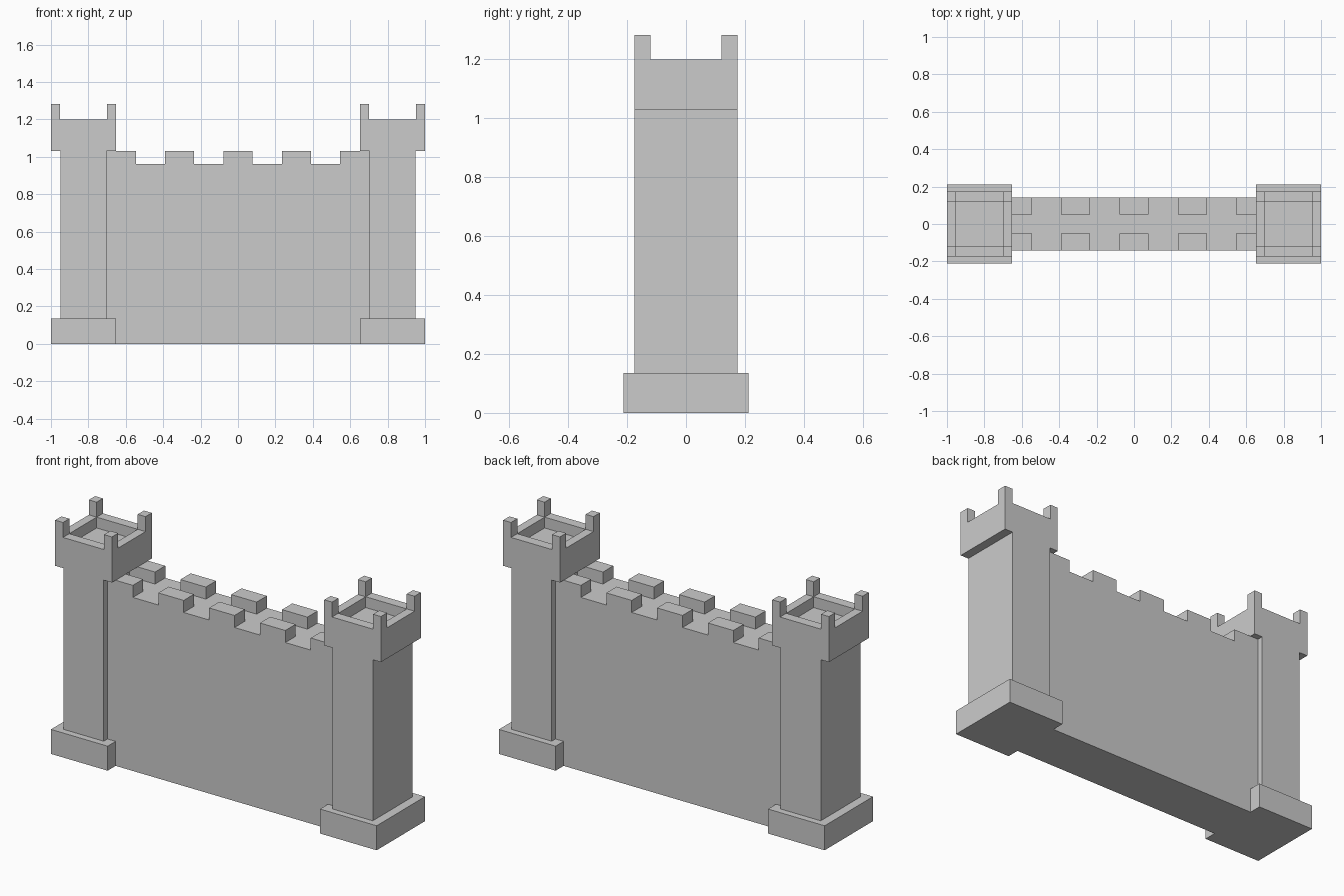
import bpy, bmesh
from mathutils import Vector

if "Cube" in bpy.data.objects:
    bpy.data.objects.remove(bpy.data.objects["Cube"])


def make_object(name, bm):
    bmesh.ops.recalc_face_normals(bm, faces=bm.faces[:])
    mesh = bpy.data.meshes.new(name)
    bm.to_mesh(mesh)
    bm.free()
    obj = bpy.data.objects.new(name, mesh)
    bpy.context.collection.objects.link(obj)
    return obj


def add_box(bm, x0, x1, y0, y1, z0, z1):
    verts = bmesh.ops.create_cube(bm, size=1)["verts"]
    centre = Vector((x0 + x1, y0 + y1, z0 + z1)) / 2
    size = Vector((x1 - x0, y1 - y0, z1 - z0))
    for v in verts:
        v.co = centre + v.co * size
    return verts


def box(name, *bounds):
    bm = bmesh.new()
    add_box(bm, *bounds)
    return make_object(name, bm)


TOWER_X, HALF_X, HALF_Y = 0.826, 0.174, 0.175
INNER_X, INNER_Y = 0.126, 0.12
HEAD_Z, RIM_Z, FLOOR_Z, POST_Z = 1.03, 1.2, 1.14, 1.283

for side, label in ((-1, "left"), (1, "right")):
    cx = side * TOWER_X

    # Tower plinth and shaft
    box(label + "_tower_base", cx - HALF_X, cx + HALF_X, -0.212, 0.212, 0, 0.136)
    box(label + "_tower_shaft", cx - 0.124, cx + 0.124, -HALF_Y, HALF_Y, 0.136, HEAD_Z)

    # Overhanging head with a sunken floor
    bm = bmesh.new()
    add_box(bm, cx - HALF_X, cx + HALF_X, -HALF_Y, HALF_Y, HEAD_Z, RIM_Z)
    top = max(bm.faces, key=lambda f: f.calc_center_median().z)
    bmesh.ops.inset_region(bm, faces=[top], thickness=0.05)
    for v in top.verts:
        v.co.x = cx + (INNER_X if v.co.x > cx else -INNER_X)
        v.co.y = INNER_Y if v.co.y > 0 else -INNER_Y
    floor = bmesh.ops.extrude_discrete_faces(bm, faces=[top])["faces"][0]
    for v in floor.verts:
        v.co.z = FLOOR_Z
    make_object(label + "_tower_head", bm)

    # Corner posts
    bm = bmesh.new()
    for sx in (-1, 1):
        for sy in (-1, 1):
            xs = sorted((cx + sx * INNER_X, cx + sx * HALF_X))
            ys = sorted((sy * INNER_Y, sy * HALF_Y))
            add_box(bm, *xs, *ys, RIM_Z, POST_Z)
    make_object(label + "_corner_posts", bm)

# Curtain wall
WALL_X, WALL_Y, WALK_Z = 0.702, 0.142, 0.963
box("curtain_wall", -WALL_X, WALL_X, -WALL_Y, WALL_Y, 0, WALK_Z)

# Battlements along both edges, nine equal steps alternating block and gap
step = 2 * WALL_X / 9
for label, y0, y1 in (("front", -WALL_Y, -0.052), ("back", 0.052, WALL_Y)):
    bm = bmesh.new()
    for i in range(0, 9, 2):
        x = -WALL_X + i * step
        add_box(bm, x, x + step, y0, y1, WALK_Z, HEAD_Z)
    make_object(label + "_battlements", bm)
